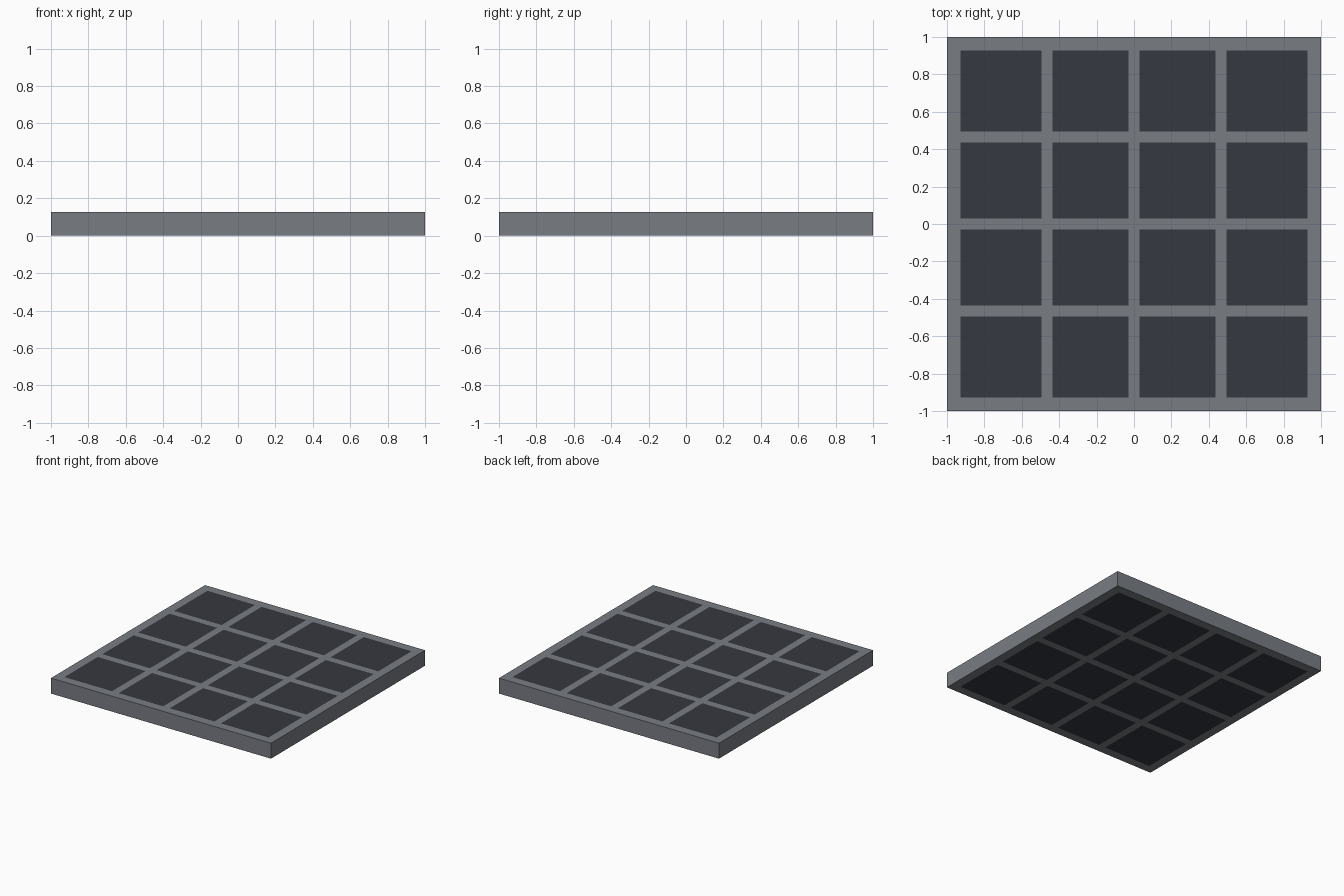
import bpy, bmesh

if "Cube" in bpy.data.objects:
    bpy.data.objects.remove(bpy.data.objects["Cube"])

HEIGHT = 0.127
# grid lines alternate between frame strip and dark tile
LINES = [-1, -0.928, -0.495, -0.435, -0.03, 0.03, 0.435, 0.495, 0.928, 1]


def material(name, color):
    m = bpy.data.materials.new(name)
    m.diffuse_color = (*color, 1)
    m.use_nodes = True
    m.node_tree.nodes["Principled BSDF"].inputs["Base Color"].default_value = m.diffuse_color
    return m


bm = bmesh.new()
n = len(LINES)


def layer(z):
    return [[bm.verts.new((x, y, z)) for y in LINES] for x in LINES]


bottom, top = layer(0), layer(HEIGHT)

# top and bottom surfaces: flush tiles inside a lattice frame
for i in range(n - 1):
    for j in range(n - 1):
        corners = [(i, j), (i + 1, j), (i + 1, j + 1), (i, j + 1)]
        tile = 1 if i % 2 and j % 2 else 0
        bm.faces.new([top[a][b] for a, b in corners]).material_index = tile
        bm.faces.new([bottom[a][b] for a, b in reversed(corners)]).material_index = tile

# outer rim walls
rim = ([(i, 0) for i in range(n - 1)] + [(n - 1, j) for j in range(n - 1)]
       + [(i, n - 1) for i in range(n - 1, 0, -1)] + [(0, j) for j in range(n - 1, 0, -1)])
for (a, b), (c, d) in zip(rim, rim[1:] + rim[:1]):
    bm.faces.new((bottom[a][b], bottom[c][d], top[c][d], top[a][b]))

mesh = bpy.data.meshes.new("tiled_panel")
bm.to_mesh(mesh)
bm.free()
mesh.materials.append(material("frame_grey", (0.19, 0.205, 0.23)))
mesh.materials.append(material("tile_dark", (0.036, 0.04, 0.051)))
bpy.context.collection.objects.link(bpy.data.objects.new("tiled_panel", mesh))
